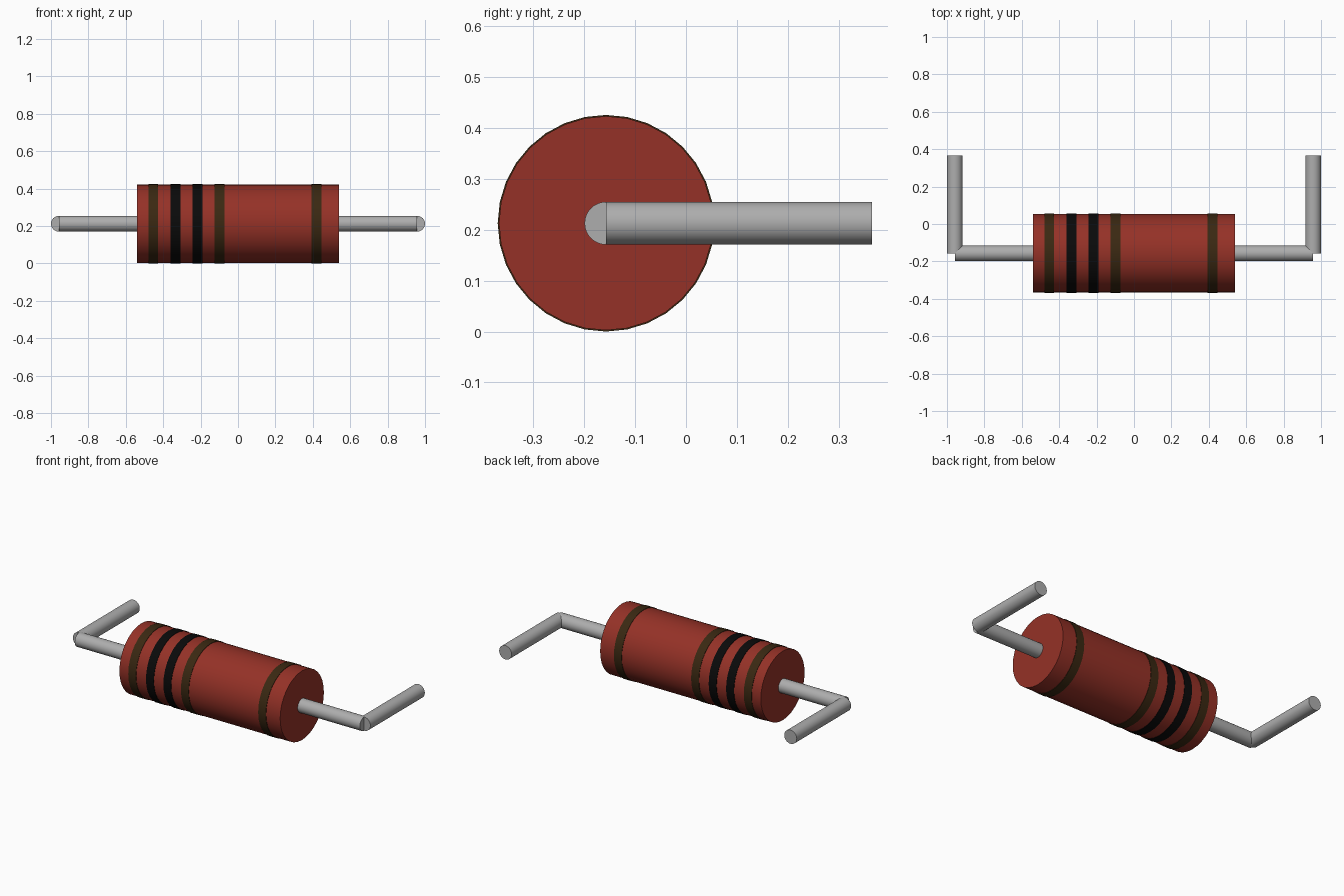
import bpy
import math
from mathutils import Vector

cube = bpy.data.objects.get("Cube")
if cube:
    bpy.data.objects.remove(cube, do_unlink=True)

AXIS_Y, AXIS_Z = -0.157, 0.2125
SIDES = 32


def material(name, rgb):
    mat = bpy.data.materials.new(name)
    mat.use_nodes = True
    color = (*rgb, 1.0)
    mat.diffuse_color = color
    mat.node_tree.nodes["Principled BSDF"].inputs["Base Color"].default_value = color
    return mat


red = material("body red", (0.30, 0.031, 0.020))
brown = material("band brown", (0.042, 0.021, 0.006))
black = material("band black", (0.003, 0.003, 0.003))
metal = material("lead grey", (0.42, 0.42, 0.42))


def rod(name, start, end, radius, mat):
    """Capped cylinder between two points."""
    start, end = Vector(start), Vector(end)
    direction = end - start
    bpy.ops.mesh.primitive_cylinder_add(
        vertices=SIDES, radius=radius, depth=direction.length,
        location=(start + end) / 2,
        rotation=direction.to_track_quat('Z', 'Y').to_euler())
    obj = bpy.context.object
    obj.name = name
    obj.data.materials.append(mat)
    bpy.ops.object.shade_smooth_by_angle(angle=math.radians(30))
    return obj


# Body
rod("body", (-0.54, AXIS_Y, AXIS_Z), (0.54, AXIS_Y, AXIS_Z), 0.21, red)

# Painted bands, very slightly proud of the body
bands = [(-0.453, brown), (-0.334, black), (-0.217, black),
         (-0.099, brown), (0.42, brown)]
for number, (x, mat) in enumerate(bands, 1):
    rod(f"band_{number}", (x - 0.026, AXIS_Y, AXIS_Z),
        (x + 0.026, AXIS_Y, AXIS_Z), 0.2125, mat)

# Wire leads: a straight run out of each end, then a run to the back
for side, sign in (("left", 1), ("right", -1)):
    corner = (sign * 0.958, AXIS_Y, AXIS_Z)
    rod(f"{side}_lead_inner", (sign * 0.53, AXIS_Y, AXIS_Z), corner, 0.042, metal)
    rod(f"{side}_lead_outer", corner, (sign * 0.958, 0.365, AXIS_Z), 0.042, metal)
